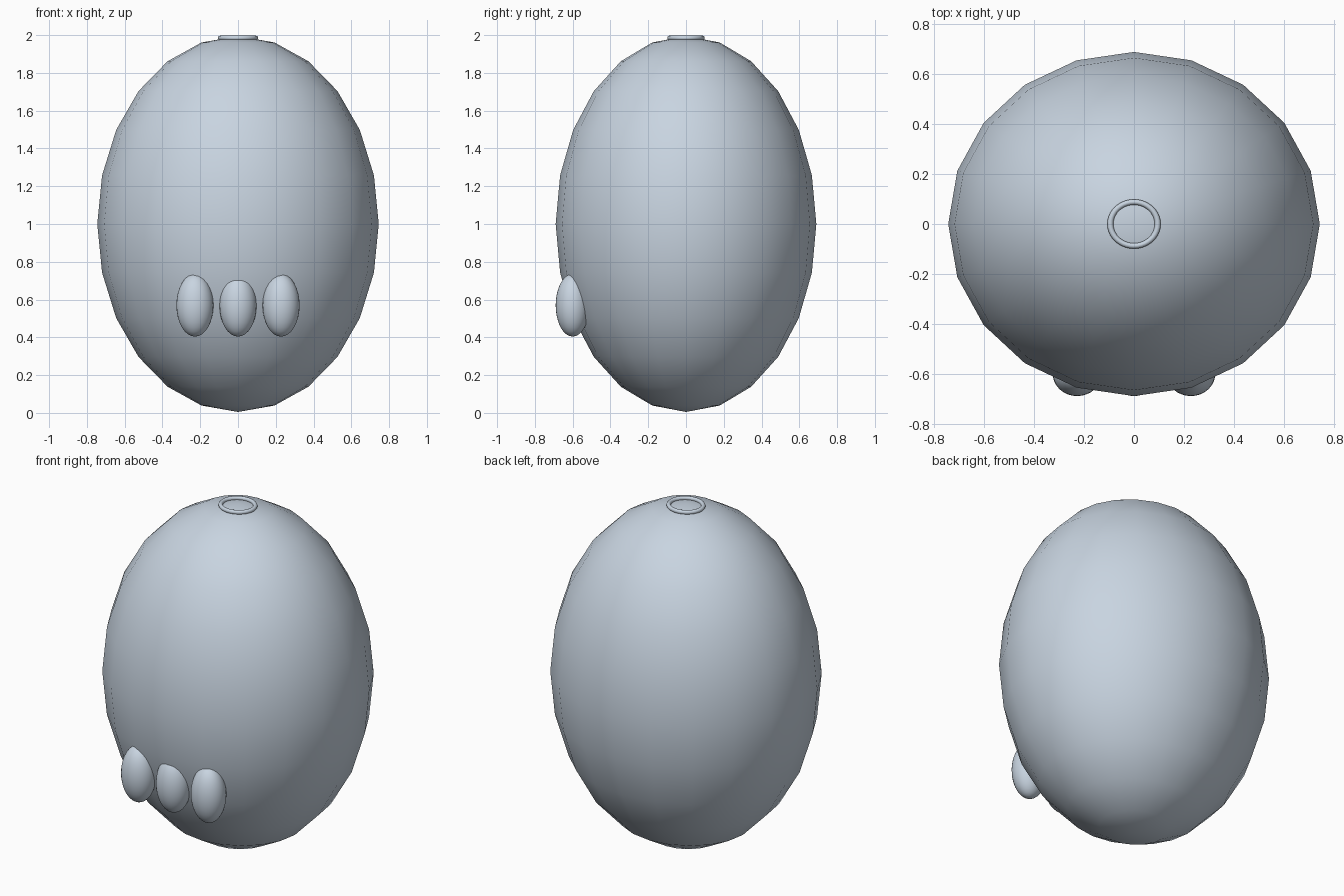
import bpy

cube = bpy.data.objects.get("Cube")
if cube:
    bpy.data.objects.remove(cube, do_unlink=True)

skin = bpy.data.materials.new("pale blue grey")
skin.use_nodes = True
colour = (0.58, 0.66, 0.75, 1)
skin.diffuse_color = colour
skin.node_tree.nodes["Principled BSDF"].inputs["Base Color"].default_value = colour


def finish(name, scale):
    ob = bpy.context.object
    ob.name = name
    ob.scale = scale
    ob.data.materials.append(skin)
    bpy.ops.object.transform_apply(location=False, rotation=False, scale=True)
    bpy.ops.object.shade_smooth()
    return ob


def ellipsoid(name, centre, radii, segments, rings):
    bpy.ops.mesh.primitive_uv_sphere_add(segments=segments, ring_count=rings, location=centre)
    return finish(name, radii)


# Egg-shaped body
ellipsoid("body", (0, 0, 1), (0.745, 0.69, 0.995), 20, 12)

# Thin rim sunk into the crown
bpy.ops.mesh.primitive_torus_add(major_radius=0.095, minor_radius=0.012,
                                 major_segments=40, minor_segments=12,
                                 location=(0, 0, 1.985))
finish("crown_ring", (1, 0.926, 1))

# Three toes along the lower front
for name, x in (("right_toe", -0.228), ("middle_toe", 0), ("left_toe", 0.228)):
    ellipsoid(name, (x, -0.6, 0.57), (0.098, 0.09, 0.166), 32, 16)
